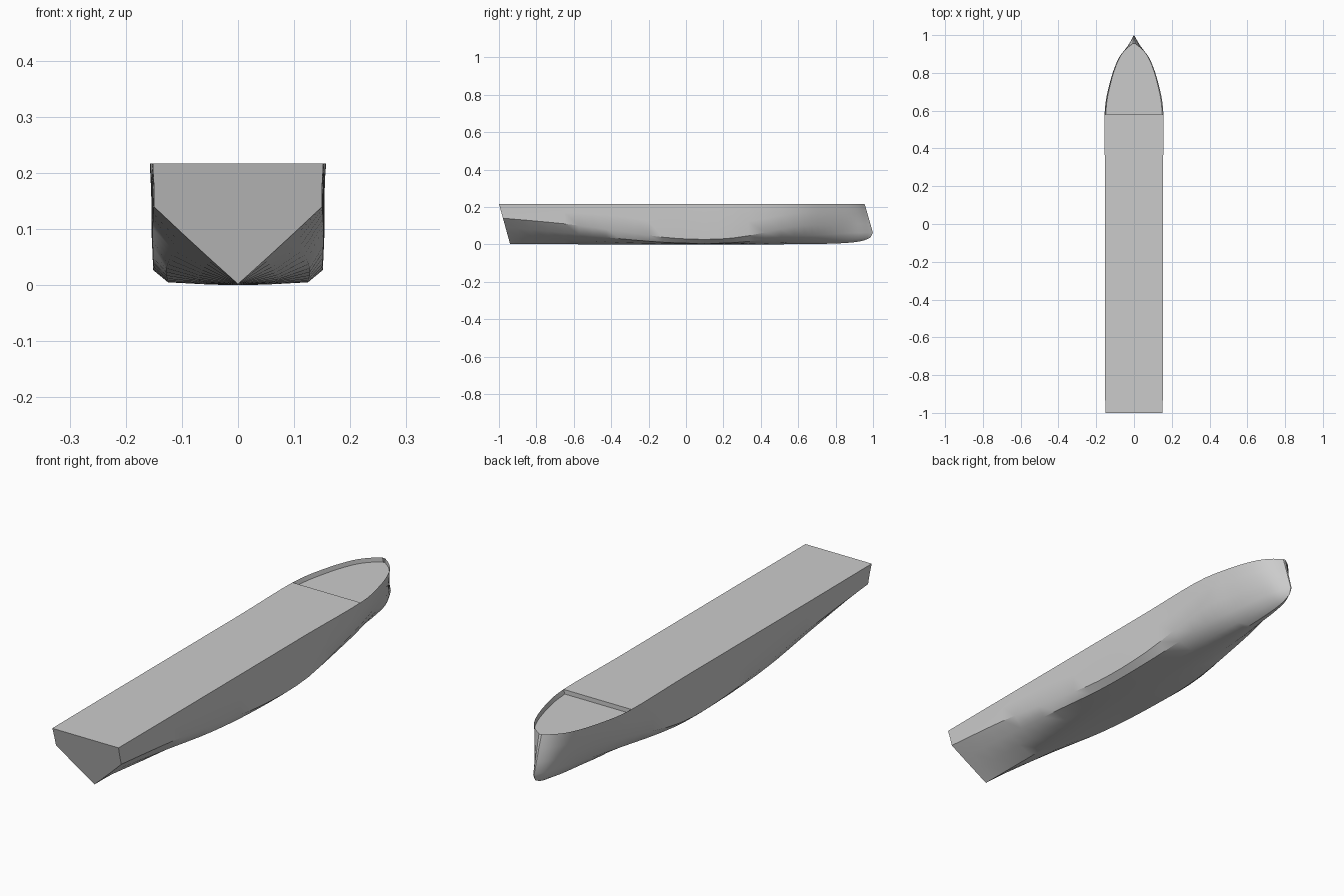
import bpy, math
from mathutils import Vector

if "Cube" in bpy.data.objects:
    bpy.data.objects.remove(bpy.data.objects["Cube"])

DECK = 0.217
# Half sections: y, then (x, z) from sheer down to keel
STATIONS = [
    (-1.00, [(.152, DECK), (.150, .180), (.150, .140), (.100, .093), (.050, .047), (0, .002)]),
    (-0.65, [(.153, DECK), (.152, .170), (.152, .110), (.115, .062), (.065, .027), (0, .001)]),
    (-0.35, [(.153, DECK), (.153, .150), (.152, .070), (.128, .030), (.070, .010), (0, .000)]),
    (-0.05, [(.153, DECK), (.154, .100), (.150, .032), (.125, .008), (.050, .002), (0, .000)]),
    (0.25, [(.153, DECK), (.154, .110), (.150, .034), (.122, .009), (.050, .002), (0, .000)]),
    (0.58, [(.156, DECK), (.149, .165), (.132, .095), (.098, .042), (.048, .010), (0, .001)]),
    (0.74, [(.130, DECK), (.119, .165), (.098, .105), (.070, .052), (.036, .016), (0, .003)]),
    (0.86, [(.090, DECK), (.082, .165), (.067, .110), (.047, .060), (.027, .022), (0, .008)]),
    (0.94, [(.050, DECK), (.046, .165), (.039, .110), (.030, .062), (.018, .032), (0, .018)]),
    (1.00, [(.006, DECK), (.004, .165), (.003, .110), (.002, .065), (.001, .048), (0, .036)]),
]


def rows():
    """3D half sections with raked transom and stem."""
    out = []
    for y, pts in STATIONS:
        row = []
        for x, z in pts:
            yy = y
            if y == -1.0:
                yy += 0.06 * (1 - z / DECK)
            if y == 1.0:
                yy -= 0.045 * max(0, z - .06) / .157 + 0.6 * max(0, .06 - z)
            if y == 0.94:
                yy -= 0.02 * max(0, z - .06) / .157
            row.append(Vector((x, yy, z)))
        out.append(row)
    return out


def catmull(a, b, c, d, t):
    return 0.5 * (2 * b + (c - a) * t + (2 * a - 5 * b + 4 * c - d) * t * t
                  + (3 * b - a - 3 * c + d) * t ** 3)


def refine(seq, steps):
    out = []
    for i in range(len(seq) - 1):
        a, d = seq[max(i - 1, 0)], seq[min(i + 2, len(seq) - 1)]
        for k in range(steps):
            t = k / steps
            out.append([catmull(*p, t) for p in zip(a, seq[i], seq[i + 1], d)])
    out.append(seq[-1])
    return out


def make(name, verts, faces):
    me = bpy.data.meshes.new(name)
    me.from_pydata(verts, [], faces)
    ob = bpy.data.objects.new(name, me)
    bpy.context.collection.objects.link(ob)
    bpy.ops.object.select_all(action='DESELECT')
    ob.select_set(True)
    bpy.context.view_layer.objects.active = ob
    bpy.ops.object.shade_smooth_by_angle(angle=math.radians(35))
    return ob


def flip(v):
    return Vector((-v.x, v.y, v.z))


STEPS = 4
loft = refine(rows(), STEPS)
for r in loft:
    for v in r:
        v.z = max(v.z, 0)
    r[0].z = DECK
sections = [r + [flip(v) for v in reversed(r[:-1])] for r in loft]
n = len(sections[0])

# Hull shell with transom and stem caps
verts = [v for s in sections for v in s]
faces = [(i * n + j, i * n + j + 1, (i + 1) * n + j + 1, (i + 1) * n + j)
         for i in range(len(sections) - 1) for j in range(n - 1)]
last = (len(sections) - 1) * n
for j in range(n // 2):
    faces.append((j, n - 1 - j, n - 2 - j, j + 1))
    faces.append((last + j, last + j + 1, last + n - 2 - j, last + n - 1 - j))
make("hull", verts, faces)


def strip(name, pairs):
    """Flat surface across the ship between mirrored edge points."""
    vs = [p for v in pairs for p in (v, flip(v))]
    fs = [(2 * i, 2 * i + 2, 2 * i + 3, 2 * i + 1) for i in range(len(pairs) - 1)]
    return make(name, vs, fs)


# Main deck, level with the sheer
brk = 5 * STEPS
edge = [r[0] for r in loft]
strip("main_deck", edge[:brk + 1])

# Foredeck, slightly sunk behind a low bulwark
fore = [Vector((v.x * .96, v.y, DECK - .018)) for v in edge[brk:]]
strip("foredeck", fore)
rim = edge[brk:]
m = len(rim)
bv = rim + fore + [flip(v) for v in rim] + [flip(v) for v in fore]
bf = []
for i in range(m - 1):
    bf.append((i, i + 1, m + i + 1, m + i))
    bf.append((2 * m + i, 3 * m + i, 3 * m + i + 1, 2 * m + i + 1))
bf.append((0, m, 3 * m, 2 * m))
make("bulwark", bv, bf)
